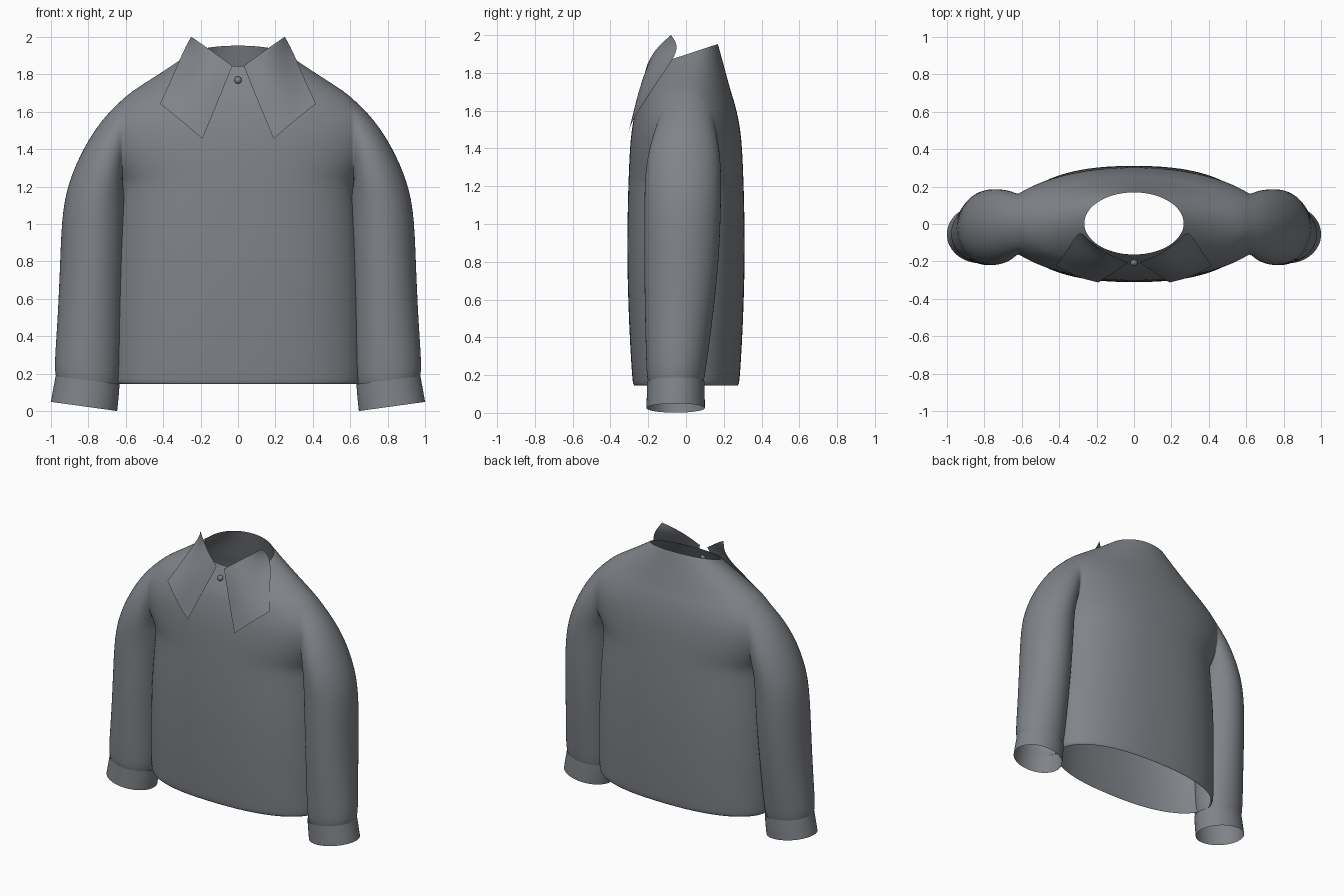
import bpy, bmesh, math
from math import sin, cos, pi

if "Cube" in bpy.data.objects:
    bpy.data.objects.remove(bpy.data.objects["Cube"])

cloth = bpy.data.materials.new("grey_cloth")
cloth.diffuse_color = (.215, .23, .25, 1)
cloth.use_nodes = True
cloth.node_tree.nodes["Principled BSDF"].inputs["Base Color"].default_value = cloth.diffuse_color


def make(name, verts, faces, levels=2, corners=False):
    """Right-half mesh, mirrored in x and smoothed."""
    bm = bmesh.new()
    vs = [bm.verts.new(v) for v in verts]
    for f in faces:
        bm.faces.new([vs[i] for i in f])
    bmesh.ops.remove_doubles(bm, verts=bm.verts, dist=0.0005)
    bmesh.ops.recalc_face_normals(bm, faces=bm.faces)
    me = bpy.data.meshes.new(name)
    bm.to_mesh(me)
    bm.free()
    for p in me.polygons:
        p.use_smooth = True
    me.materials.append(cloth)
    ob = bpy.data.objects.new(name, me)
    bpy.context.collection.objects.link(ob)
    ob.modifiers.new("mirror", 'MIRROR').merge_threshold = 0.002
    sub = ob.modifiers.new("smooth", 'SUBSURF')
    sub.levels = sub.render_levels = levels
    if corners:
        sub.boundary_smooth = 'PRESERVE_CORNERS'
    return ob


def add_grid(rows, verts, faces, closed=False):
    """Skin equal-length rows of points with quads."""
    base, n = len(verts), len(rows[0])
    for r in rows:
        verts.extend(r)
    for i in range(len(rows) - 1):
        for j in range(n if closed else n - 1):
            k = (j + 1) % n
            a = base + i * n
            faces.append((a + j, a + k, a + n + k, a + n + j))


N = 14   # points round a sleeve
M = 8    # columns from centre to side seam


def tube_ring(outer, inner, y0, y1):
    g = 1.03 / 2
    ox, oz, ix, iz = *outer, *inner
    return [((ox + ix) / 2 + g * (ox - ix) * cos(2 * pi * k / N),
             (y0 + y1) / 2 - g * (y1 - y0) * sin(2 * pi * k / N),
             (oz + iz) / 2 + g * (oz - iz) * cos(2 * pi * k / N)) for k in range(N)]


# torso levels: height, half width, half depth, half armhole opening, roundness
levels = [(.145, .655, .274, 0, 2.5), (.152, .668, .281, 0, 2.5), (.19, .672, .286, 0, 2.5),
          (.45, .67, .302, 0, 2.5), (.8, .663, .313, 0, 2.5), (1.05, .64, .31, 0, 2.5),
          (1.2, .625, .306, 0, 2.5),
          (1.25, .62, .304, .09, 2.45), (1.33, .62, .301, .14, 2.4), (1.42, .62, .296, .16, 2.3),
          (1.51, .62, .287, .16, 2.2), (1.59, .615, .271, .135, 2.1), (1.65, .608, .256, .085, 2.05),
          (1.69, .6, .242, 0, 2)]


def level_row(lv, side):
    z, w, d, a, p = lv
    row = []
    for j in range(M + 1):
        s = sin(j / M * pi / 2)
        y = math.sqrt(a * a + (d * d - a * a) * max(0, 1 - s ** p))
        row.append((w * s, side * y, z))
    return row


verts, faces = [], []
panels = {}
for side in (-1, 1):
    rows = [level_row(lv, side) for lv in levels]
    panels[side] = list(rows)
    # yoke rising to the tilted neck opening
    last = rows[-1]
    for t in (.35, .7, .95, 1):
        row = []
        for j, (x, y, z) in enumerate(last):
            a = j / M * pi / 2
            nx, ny = .267 * sin(a), .003 + side * .167 * cos(a)
            nz = 1.843 + (ny + .165) / .335 * .11
            row.append((x + (nx - x) * t, y + (ny - y) * t, z + (nz - z) * t))
        rows.append(row)
    add_grid(rows, verts, faces)

# sleeve starts on the armhole loop and runs down to the wrist
arm = [i for i, lv in enumerate(levels) if lv[3] > 0]
hole = ([panels[-1][-1][M]] + [panels[-1][i][M] for i in reversed(arm)]
        + [panels[-1][arm[0] - 1][M]] + [panels[1][i][M] for i in arm])
sleeve = [((.70, 1.59), (.612, 1.195), -.19, .175), ((.80, 1.455), (.607, 1.175), -.21, .185),
          ((.89, 1.27), (.600, 1.14), -.22, .187), ((.94, 1.09), (.600, 1.04), -.22, .185),
          ((.95, .8), (.607, .79), -.222, .175), ((.963, .5), (.62, .47), -.217, .14),
          ((.979, .28), (.628, .24), -.211, .11), ((.978, .21), (.635, .17), -.207, .099),
          ((.972, .18), (.643, .14), -.2, .092)]
add_grid([hole] + [tube_ring(*r) for r in sleeve], verts, faces, closed=True)
make("shirt_body", verts, faces)

# cuffs
verts, faces = [], []
add_grid([tube_ring(*r) for r in
          [((.975, .187), (.632, .145), -.206, .098), ((.988, .118), (.637, .07), -.208, .1),
           ((1.0, .05), (.645, .001), -.21, .1)]], verts, faces, closed=True)
make("cuffs", verts, faces)

# collar flaps: columns run inner edge, middle, outer edge
collar = [[(.03, -.205, 1.845), (.08, -.24, 1.72), (.13, -.275, 1.6), (.19, -.312, 1.455)],
          [(.14, -.165, 1.925), (.18, -.225, 1.83), (.245, -.262, 1.69), (.30, -.287, 1.55)],
          [(.25, -.08, 2.0), (.29, -.025, 1.93), (.352, -.135, 1.78), (.417, -.222, 1.643)]]
verts, faces = [], []
add_grid(collar, verts, faces)
make("collar_flaps", verts, faces, 3, True)

# button
bpy.ops.mesh.primitive_uv_sphere_add(segments=20, ring_count=12, radius=.02, location=(0, -.204, 1.768))
button = bpy.context.object
button.name = "button"
button.data.materials.append(cloth)
bpy.ops.object.shade_smooth()
